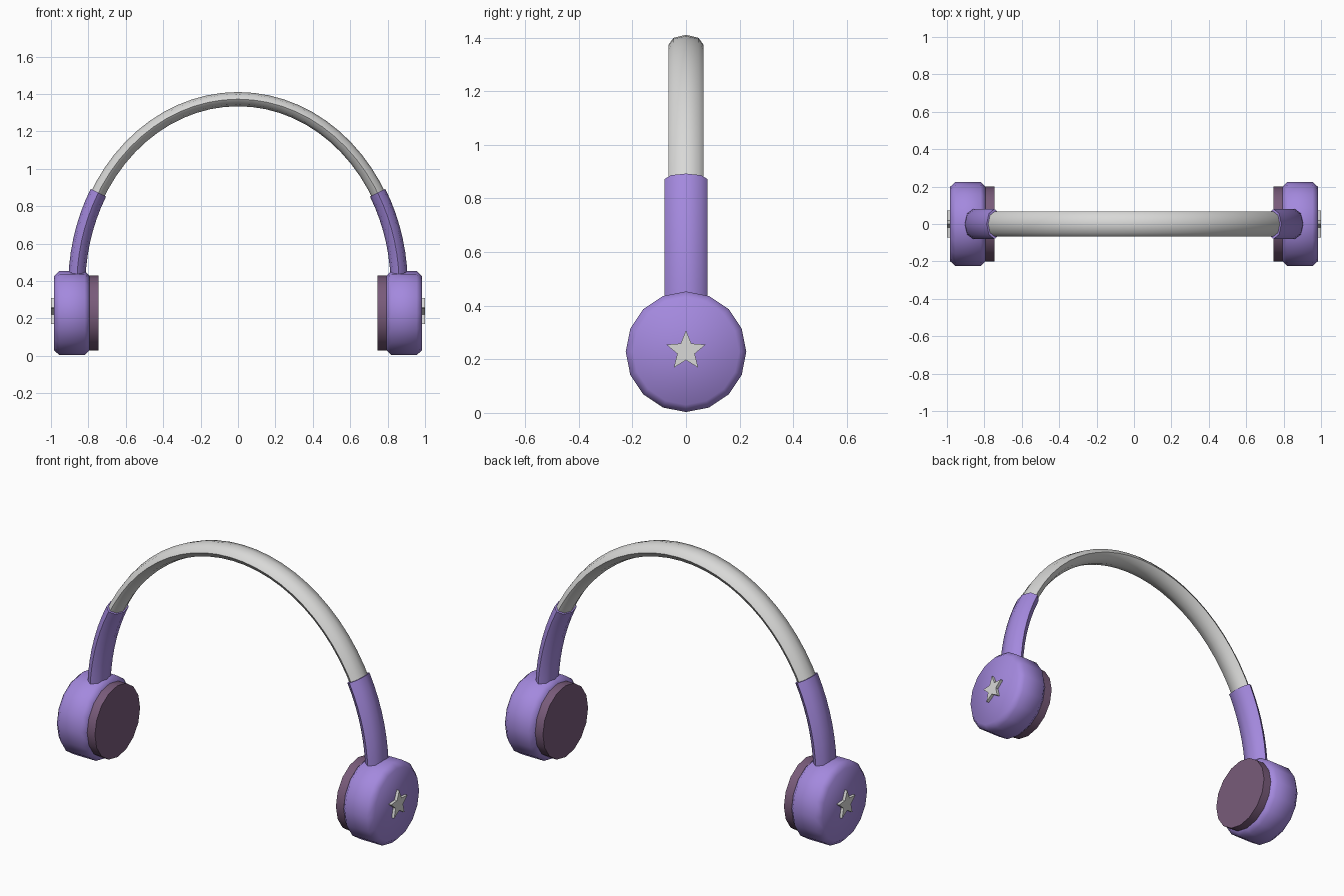
import bpy
import bmesh
from math import sin, cos, pi, radians, sqrt
from mathutils import Vector

cube = bpy.data.objects.get("Cube")
if cube:
    bpy.data.objects.remove(cube, do_unlink=True)


def material(name, rgb):
    m = bpy.data.materials.new(name)
    m.use_nodes = True
    m.diffuse_color = (*rgb, 1)
    m.node_tree.nodes["Principled BSDF"].inputs["Base Color"].default_value = (*rgb, 1)
    return m


purple = material("lavender plastic", (0.37, 0.25, 0.73))
silver = material("silver", (0.69, 0.69, 0.68))
plum = material("plum cushion", (0.19, 0.105, 0.195))


def loft(name, rings, mat, angle):
    """Skin a list of closed rings and cap both ends."""
    bm = bmesh.new()
    loops = [[bm.verts.new(p) for p in ring] for ring in rings]
    n = len(loops[0])
    for a, b in zip(loops, loops[1:]):
        for i in range(n):
            j = (i + 1) % n
            bm.faces.new((a[i], a[j], b[j], b[i]))
    bm.faces.new(loops[0])
    bm.faces.new(loops[-1])
    bmesh.ops.recalc_face_normals(bm, faces=bm.faces)
    mesh = bpy.data.meshes.new(name)
    bm.to_mesh(mesh)
    bm.free()
    mesh.materials.append(mat)
    obj = bpy.data.objects.new(name, mesh)
    bpy.context.collection.objects.link(obj)
    bpy.ops.object.select_all(action="DESELECT")
    obj.select_set(True)
    bpy.context.view_layer.objects.active = obj
    bpy.ops.object.shade_smooth_by_angle(angle=radians(angle))
    return obj


# Elliptical arch shared by the headband and its sleeves
HALF_SPAN, RISE, BASE = 0.862, 1.0, 0.372


def arch_sweep(name, start, end, steps, thick, width, mat):
    rings = []
    for k in range(steps + 1):
        t = radians(start + (end - start) * k / steps)
        centre = Vector((HALF_SPAN * cos(t), 0, BASE + RISE * sin(t)))
        normal = Vector((RISE * cos(t), 0, HALF_SPAN * sin(t))).normalized()
        rings.append([centre + normal * thick * cos(a) + Vector((0, width * sin(a), 0))
                      for a in (i * pi / 4 for i in range(8))])
    return loft(name, rings, mat, 50)


def disc_rings(profile, side, z):
    return [[(side * x, r * sin(a), z + r * cos(a))
             for a in (i * pi / 8 for i in range(16))] for x, r in profile]


def star_ring(x, z, outer, inner):
    return [(x, r * sin(a), z + r * cos(a))
            for a, r in ((i * pi / 5, inner if i % 2 else outer) for i in range(10))]


arch_sweep("headband", 27, 153, 24, 0.038, 0.066, silver)

CUP_Z = 0.228
cup_profile = [(0.793, 0.198), (0.82, 0.225), (0.955, 0.225), (0.984, 0.198)]
pad_profile = [(0.747, 0.2), (0.81, 0.2)]

for side, label in ((1, "left"), (-1, "right")):
    # Sleeve running from the cup up onto the band
    first, last = (2, 30) if side > 0 else (178, 150)
    arch_sweep(label + "_sleeve", first, last, 7, 0.046, 0.08, purple)
    # Ear cup and cushion
    loft(label + "_ear_cup", disc_rings(cup_profile, side, CUP_Z), purple, 50)
    loft(label + "_ear_cushion", disc_rings(pad_profile, side, CUP_Z), plum, 35)
    # Raised star on the outer face
    loft(label + "_star", [star_ring(side * x, 0.231, 0.077, 0.034) for x in (0.975, 1.0)],
         silver, 35)
